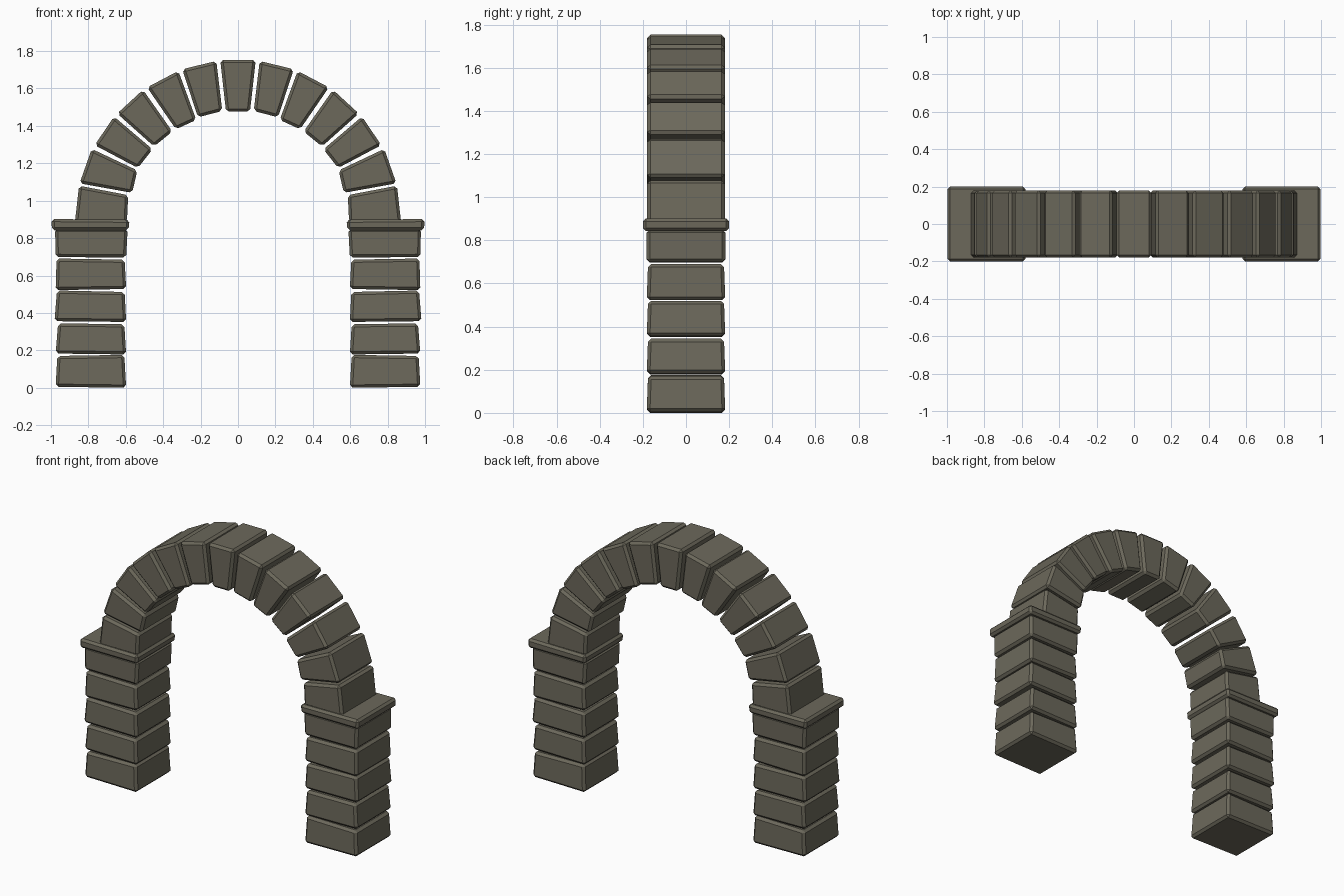
import bpy, bmesh

if "Cube" in bpy.data.objects:
    bpy.data.objects.remove(bpy.data.objects["Cube"])

stone = bpy.data.materials.new("weathered grey stone")
stone.diffuse_color = (0.150, 0.140, 0.105, 1)
stone.use_nodes = True
stone.node_tree.nodes["Principled BSDF"].inputs["Base Color"].default_value = stone.diffuse_color


def block(name, profile, y0, y1, bevel=0.015, top_inset=0.0):
    """Chamfered stone: an x-z quad extruded along y, optionally slimmer at the top."""
    bm = bmesh.new()
    mid = sum(z for _, z in profile) / len(profile)
    rings = []
    for y, sign in ((y0, 1), (y1, -1)):
        rings.append([bm.verts.new((x, y + sign * (top_inset if z > mid else 0), z))
                      for x, z in profile])
    front, back = rings
    bm.faces.new(front)
    bm.faces.new(back[::-1])
    n = len(profile)
    for i in range(n):
        j = (i + 1) % n
        bm.faces.new((front[j], front[i], back[i], back[j]))
    bmesh.ops.recalc_face_normals(bm, faces=bm.faces)
    bmesh.ops.bevel(bm, geom=bm.edges[:], offset=bevel, segments=1,
                    affect='EDGES', profile=0.5)
    me = bpy.data.meshes.new(name)
    bm.to_mesh(me)
    bm.free()
    me.materials.append(stone)
    ob = bpy.data.objects.new(name, me)
    bpy.context.collection.objects.link(ob)
    return ob


def pair(name, profile, *args, **kw):
    """The same stone on the left and, mirrored, on the right."""
    block(name + "_left", profile, *args, **kw)
    block(name + "_right", [(-x, z) for x, z in profile], *args, **kw)


# Pier stones: bottom-outer, bottom-inner, top-inner, top-outer corners
courses = [
    [(-0.975, 0.005), (-0.598, 0.000), (-0.608, 0.176), (-0.966, 0.170)],
    [(-0.975, 0.183), (-0.598, 0.178), (-0.608, 0.340), (-0.962, 0.344)],
    [(-0.981, 0.356), (-0.598, 0.352), (-0.606, 0.512), (-0.968, 0.520)],
    [(-0.975, 0.522), (-0.598, 0.528), (-0.606, 0.685), (-0.970, 0.691)],
    [(-0.975, 0.699), (-0.598, 0.696), (-0.590, 0.850), (-0.978, 0.850)],
]
for i, quad in enumerate(courses):
    pair(f"pier_stone_{i + 1}", quad, -0.182, 0.182, top_inset=0.006 if i < 4 else 0)

# Projecting cap slab on each pier
pair("pier_cap", [(-0.995, 0.842), (-0.585, 0.842), (-0.580, 0.898), (-0.997, 0.902)],
     -0.2, 0.2, bevel=0.014)

# Arch wedges from springing to crown: lower-outer, lower-inner, upper-inner, upper-outer
wedges = [
    [(-0.872, 0.885), (-0.594, 0.885), (-0.587, 1.030), (-0.850, 1.080)],
    [(-0.847, 1.093), (-0.566, 1.042), (-0.538, 1.162), (-0.782, 1.277)],
    [(-0.766, 1.297), (-0.535, 1.175), (-0.457, 1.275), (-0.663, 1.450)],
    [(-0.646, 1.466), (-0.449, 1.290), (-0.351, 1.370), (-0.508, 1.593)],
    [(-0.486, 1.606), (-0.332, 1.382), (-0.223, 1.432), (-0.319, 1.694)],
    [(-0.298, 1.703), (-0.214, 1.446), (-0.084, 1.480), (-0.116, 1.747)],
]
for i, quad in enumerate(wedges):
    pair(f"arch_stone_{i + 1}", quad, -0.18, 0.18)

# Keystone
block("keystone", [(-0.064, 1.476), (0.064, 1.476), (0.095, 1.753), (-0.095, 1.753)],
      -0.18, 0.18)
